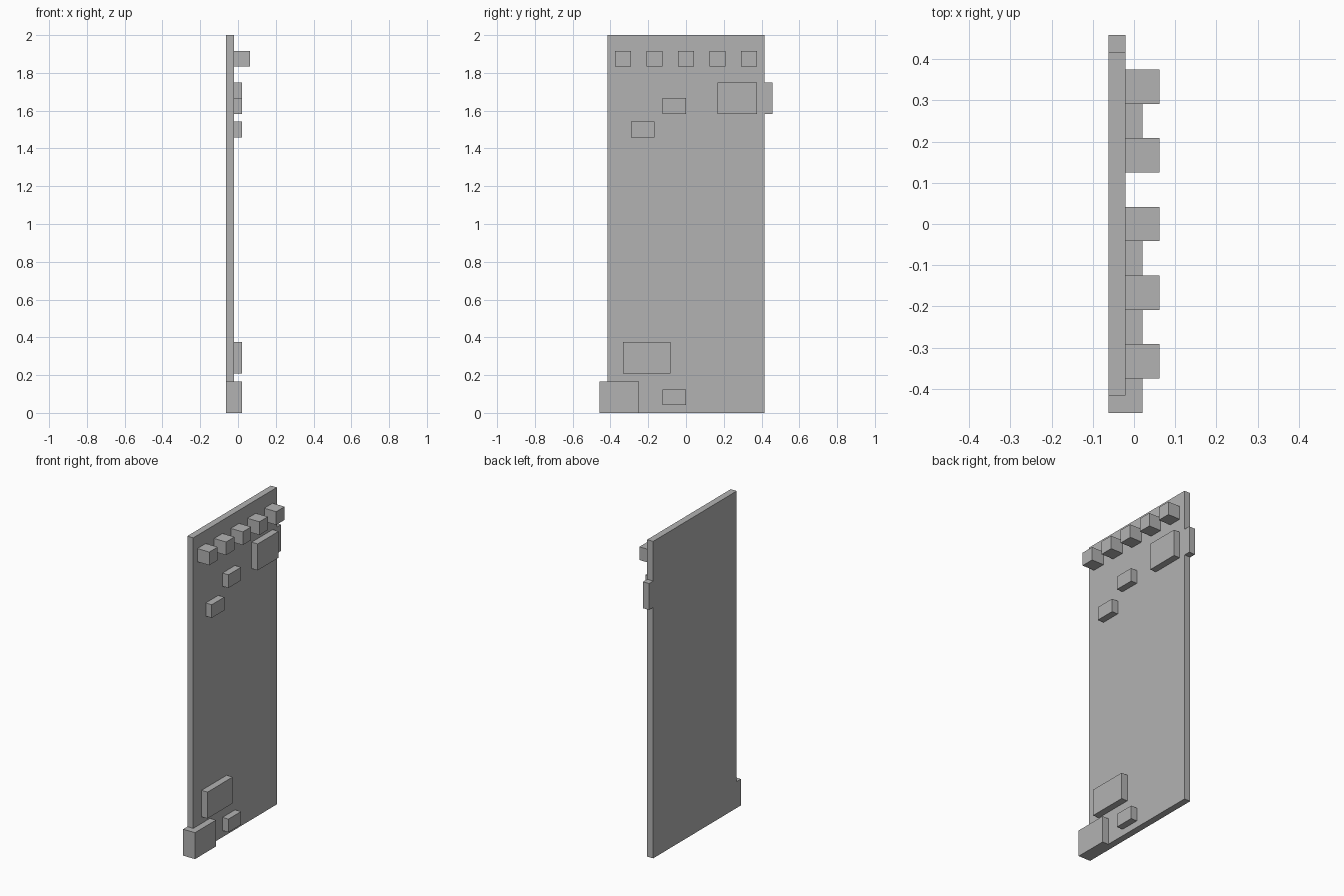
import bpy
import bmesh

U = 1 / 24  # modelling unit: all parts sit on this grid

if "Cube" in bpy.data.objects:
    bpy.data.objects.remove(bpy.data.objects["Cube"], do_unlink=True)

grey = bpy.data.materials.new("plain grey")
grey.use_nodes = True
colour = (0.45, 0.45, 0.45, 1)
grey.diffuse_color = colour
grey.node_tree.nodes["Principled BSDF"].inputs["Base Color"].default_value = colour

BACK, FACE = -1.5, -0.5  # the two sides of the panel, along x


def prism(name, outline, z0, z1):
    """Extrude an x-y outline from z0 to z1."""
    bm = bmesh.new()
    base = bm.faces.new([bm.verts.new((x * U, y * U, z0 * U)) for x, y in outline])
    top = bmesh.ops.extrude_face_region(bm, geom=[base])["geom"]
    verts = [v for v in top if isinstance(v, bmesh.types.BMVert)]
    bmesh.ops.translate(bm, vec=(0, 0, (z1 - z0) * U), verts=verts)
    bmesh.ops.recalc_face_normals(bm, faces=bm.faces)
    mesh = bpy.data.meshes.new(name)
    bm.to_mesh(mesh)
    bm.free()
    mesh.materials.append(grey)
    obj = bpy.data.objects.new(name, mesh)
    bpy.context.collection.objects.link(obj)
    return obj


def box(name, x0, x1, y0, y1, z0, z1):
    return prism(name, [(x0, y0), (x1, y0), (x1, y1), (x0, y1)], z0, z1)


# Main panel
box("panel", BACK, FACE, -10, 10, 0, 48)

# Row of five cubes near the top
for i in range(5):
    y = -8 + 4 * i
    box(f"top_cube_{i + 1}", FACE, 1.5, y - 1, y + 1, 44, 46)

# Raised blocks on the face
box("upper_large_block", FACE, 0.5, 4, 9, 38, 42)
box("lower_large_block", FACE, 0.5, -8, -2, 5, 9)
for name, y, z in (("upper_small_block", -3, 38),
                   ("middle_small_block", -7, 35),
                   ("lower_small_block", -3, 1)):
    box(name, FACE, 0.5, y, y + 3, z, z + 2)

# Tab on the rear edge
box("edge_tab", BACK, FACE, 10, 11, 38, 42)

# Corner block wrapping around the bottom front edge
prism("corner_block",
      [(BACK, -11), (0.5, -11), (0.5, -6), (FACE, -6), (FACE, -10), (BACK, -10)],
      0, 4)
